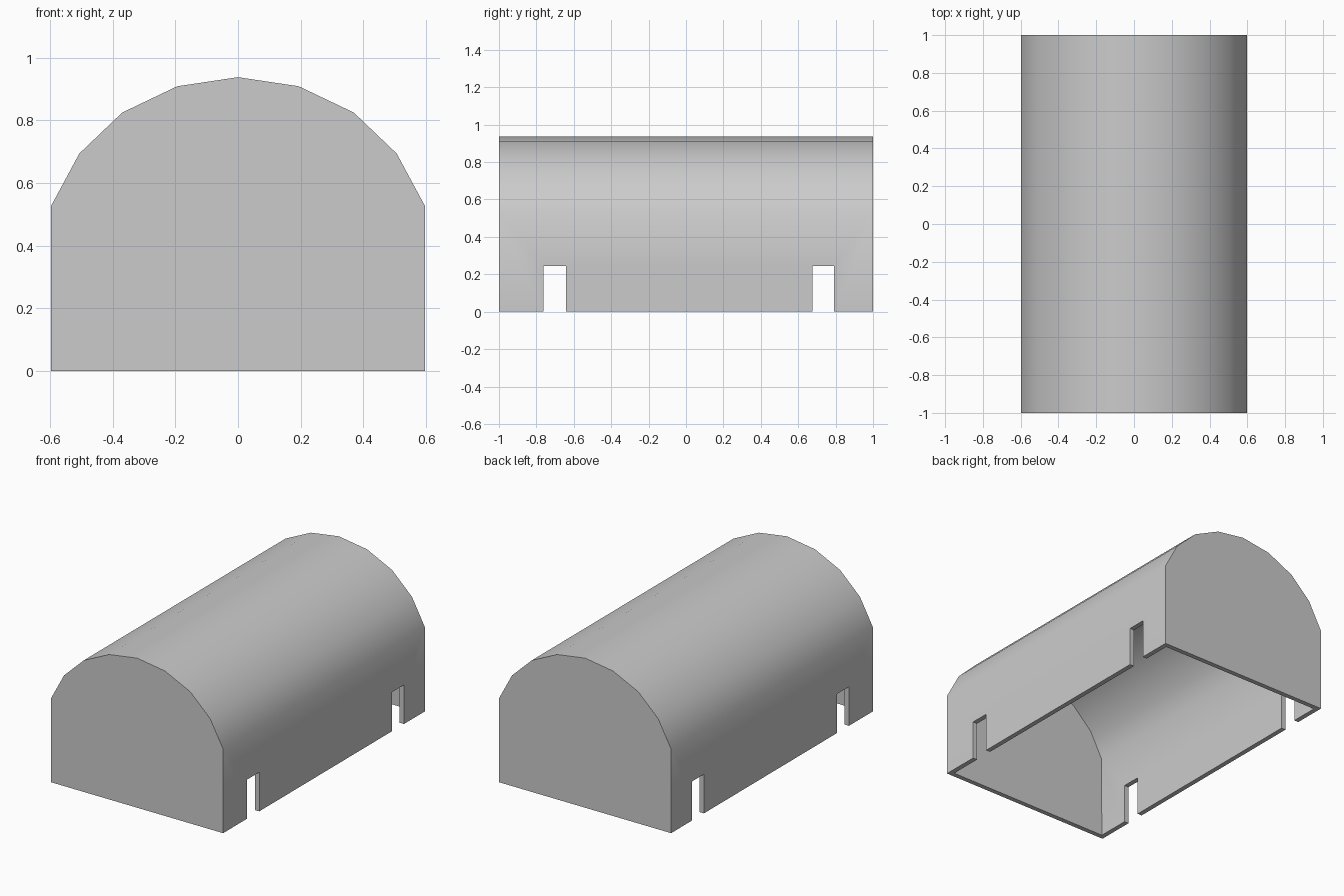
import bpy, bmesh, math

if "Cube" in bpy.data.objects:
    bpy.data.objects.remove(bpy.data.objects["Cube"])

# half of the arched cross-section, from floor to ridge
HALF = [(0.597, 0), (0.597, 0.527), (0.507, 0.694), (0.37, 0.825), (0.194, 0.909)]
PROFILE = HALF + [(0, 0.938)] + [(-x, z) for x, z in reversed(HALF)]
WALL = 0.03


def make_object(name, bm):
    bmesh.ops.recalc_face_normals(bm, faces=bm.faces)
    mesh = bpy.data.meshes.new(name)
    bm.to_mesh(mesh)
    bm.free()
    obj = bpy.data.objects.new(name, mesh)
    bpy.context.collection.objects.link(obj)
    return obj


def box(name, size, centre):
    bm = bmesh.new()
    bmesh.ops.create_cube(bm, size=1)
    bmesh.ops.scale(bm, vec=size, verts=bm.verts)
    bmesh.ops.translate(bm, vec=centre, verts=bm.verts)
    return make_object(name, bm)


# arched shell: extruded profile with the floor removed
bm = bmesh.new()
front = bm.faces.new([bm.verts.new((x, -1, z)) for x, z in PROFILE])
ext = bmesh.ops.extrude_face_region(bm, geom=[front], use_keep_orig=True)
bmesh.ops.translate(bm, vec=(0, 2, 0),
                    verts=[g for g in ext["geom"] if isinstance(g, bmesh.types.BMVert)])
bmesh.ops.recalc_face_normals(bm, faces=bm.faces)
floor = [f for f in bm.faces if all(v.co.z < 0.001 for v in f.verts)]
bmesh.ops.delete(bm, geom=floor, context="FACES_ONLY")
shell = make_object("arched_cover", bm)
# make sure the open shell faces outward before thickening
top = max(shell.data.polygons, key=lambda p: p.center.z)
if top.normal.z < 0:
    shell.data.flip_normals()

# wall thickness, grown inward
solid = shell.modifiers.new("thickness", "SOLIDIFY")
solid.thickness = WALL
solid.offset = -1
solid.use_even_offset = True

# axle notches through both side walls
cutters = []
for y0, y1 in [(-0.762, -0.642), (0.675, 0.792)]:
    cutter = box("notch_cutter", (1.6, y1 - y0, 0.49), (0, (y0 + y1) / 2, 0))
    cutter.hide_render = True
    cut = shell.modifiers.new("notch", "BOOLEAN")
    cut.operation = "DIFFERENCE"
    cut.solver = "EXACT"
    cut.object = cutter
    cutters.append(cutter)

# bake modifiers, then smooth the roof while keeping hard edges
bpy.ops.object.select_all(action="DESELECT")
shell.select_set(True)
bpy.context.view_layer.objects.active = shell
for name in [m.name for m in shell.modifiers]:
    bpy.ops.object.modifier_apply(modifier=name)
for cutter in cutters:
    bpy.data.objects.remove(cutter)
bpy.ops.object.shade_smooth_by_angle(angle=math.radians(40))
